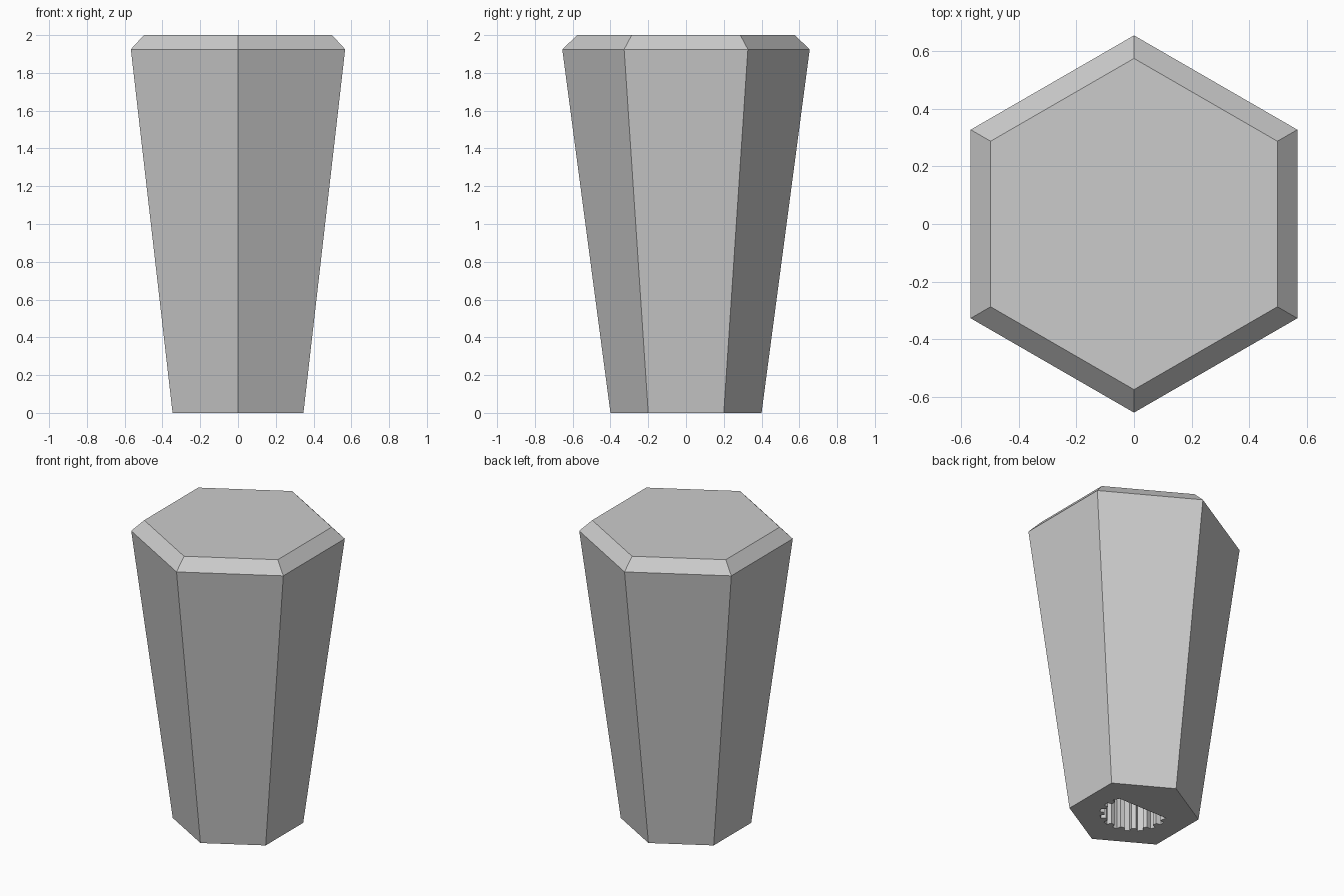
import bpy, bmesh
from math import cos, sin, pi, radians

if "Cube" in bpy.data.objects:
    bpy.data.objects.remove(bpy.data.objects["Cube"], do_unlink=True)

grey = bpy.data.materials.new("light_grey")
grey.use_nodes = True
colour = (0.6, 0.6, 0.6, 1)
grey.diffuse_color = colour
grey.node_tree.nodes["Principled BSDF"].inputs["Base Color"].default_value = colour


def ring(radius, z, sides=6):
    """Points of a polygon with one corner pointing to the front."""
    return [(radius * cos(a), radius * sin(a), z)
            for a in (radians(-90) + 2 * pi * i / sides for i in range(sides))]


def loft(name, sections):
    """Closed flat-faced solid through matching cross-sections."""
    bm = bmesh.new()
    loops = [[bm.verts.new(p) for p in s] for s in sections]
    n = len(loops[0])
    for low, high in zip(loops, loops[1:]):
        for i in range(n):
            j = (i + 1) % n
            bm.faces.new((low[i], low[j], high[j], high[i]))
    bm.faces.new(loops[0][::-1])
    bm.faces.new(loops[-1])
    bmesh.ops.recalc_face_normals(bm, faces=bm.faces)
    mesh = bpy.data.meshes.new(name)
    bm.to_mesh(mesh)
    bm.free()
    mesh.materials.append(grey)
    obj = bpy.data.objects.new(name, mesh)
    bpy.context.collection.objects.link(obj)
    return obj


# Tapered hexagonal knob with a chamfered top
knob = loft("knob_body", [ring(0.4, 0), ring(0.655, 1.925), ring(0.575, 2)])

# Splined shaft socket with a flat towards the back
TEETH, OUTER, INNER, FLAT, DEPTH = 16, 0.21, 0.18, 0.085, 0.8
profile = [(0.185, FLAT), (-0.185, FLAT)]
step = 2 * pi / TEETH
for k in range(TEETH):
    start = pi / 2 + step * k
    for offset, r in ((0.05, INNER), (0.45, INNER), (0.55, OUTER), (0.95, OUTER)):
        a = start + offset * step
        if r * sin(a) < FLAT - 0.02:
            profile.append((r * cos(a), r * sin(a)))
cutter = loft("socket_cutter", [[(x, y, z) for x, y in profile] for z in (-0.1, DEPTH)])
cutter.hide_render = True

cut = knob.modifiers.new("shaft_socket", "BOOLEAN")
cut.operation = "DIFFERENCE"
cut.solver = "EXACT"
cut.object = cutter
bpy.context.view_layer.objects.active = knob
bpy.ops.object.modifier_apply(modifier=cut.name)
bpy.data.objects.remove(cutter, do_unlink=True)
